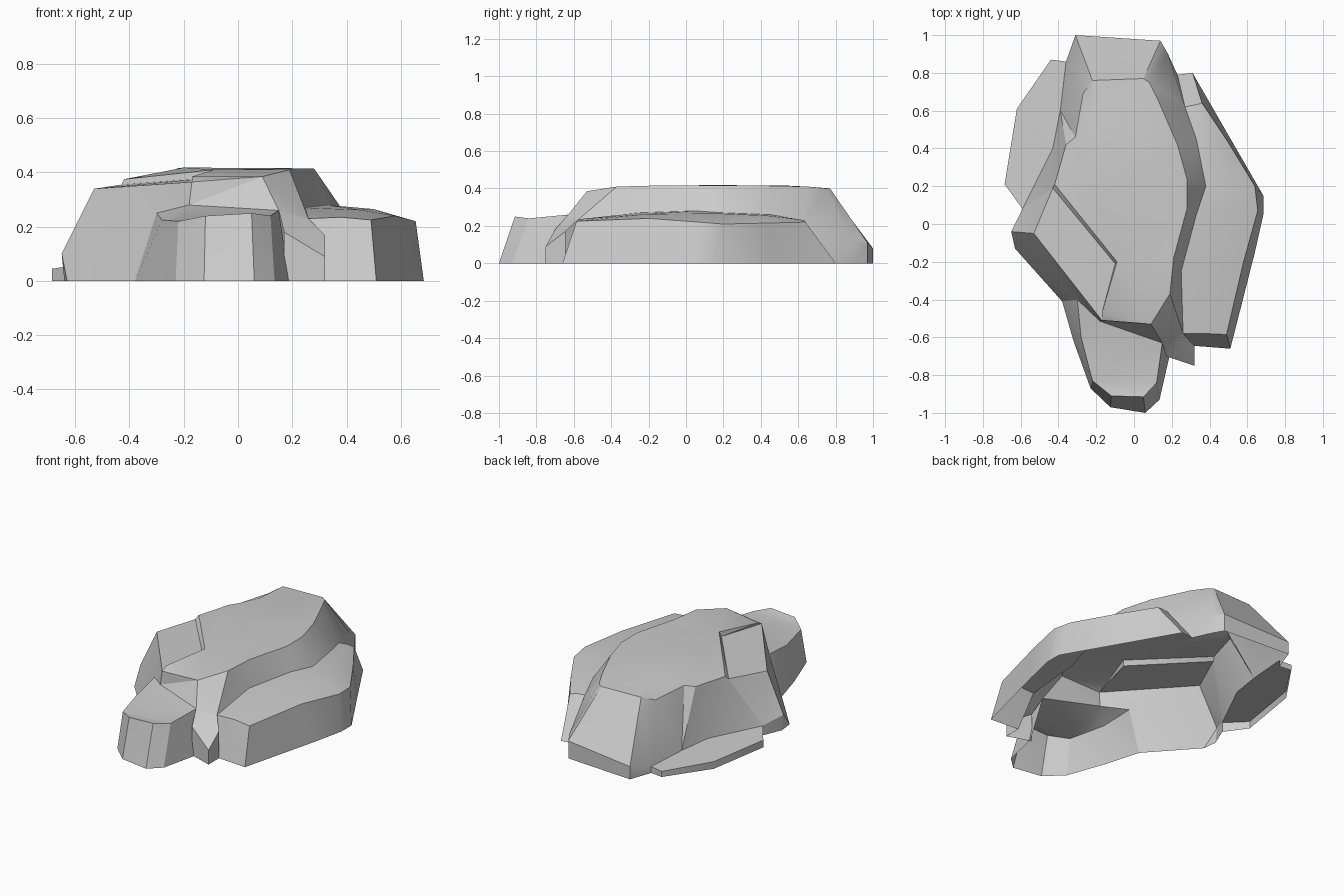
import bpy, bmesh, math
from mathutils import Vector

if "Cube" in bpy.data.objects:
    bpy.data.objects.remove(bpy.data.objects["Cube"])


def build(name, polys):
    """Open rock shell from polygon outlines, welded, facing outward and creased by angle."""
    bm = bmesh.new()
    for p in polys:
        bm.faces.new([bm.verts.new(v) for v in p])
    bmesh.ops.remove_doubles(bm, verts=bm.verts, dist=0.002)
    bmesh.ops.triangulate(bm, faces=[f for f in bm.faces if len(f.verts) > 3])
    bmesh.ops.recalc_face_normals(bm, faces=bm.faces)
    bm.normal_update()
    core = Vector((0, 0, -0.1))
    if sum(f.normal.dot(f.calc_center_median() - core) * f.calc_area() for f in bm.faces) < 0:
        bmesh.ops.reverse_faces(bm, faces=bm.faces)
    me = bpy.data.meshes.new(name)
    bm.to_mesh(me)
    bm.free()
    me.shade_smooth()
    me.set_sharp_from_angle(angle=math.radians(28))
    ob = bpy.data.objects.new(name, me)
    bpy.context.collection.objects.link(ob)
    return ob


def strip(a, b, closed=False):
    """Quads between two matching rows."""
    n = len(a)
    return [(a[i], a[(i + 1) % n], b[(i + 1) % n], b[i]) for i in range(n if closed else n - 1)]


def ground(row, dx=0, dy=0):
    return [(x + dx, y + dy, 0) for x, y, z in row]


# Main rock: plateau rim and the foot of its walls, counter-clockwise from front left
rim = [(-.17, -.47, .385), (.09, -.53, .385), (.19, -.37, .41), (.21, -.18, .415),
       (.28, .08, .415), (.28, .24, .415), (.23, .42, .415), (.13, .65, .41),
       (.08, .75, .40), (.05, .77, .40), (-.22, .76, .40), (-.27, .69, .37),
       (-.31, .46, .385), (-.36, .42, .375), (-.42, .21, .375), (-.09, -.20, .41)]
foot = [(-.17, -.51, .365), (.15, -.63, .26), (.26, -.58, .23), (.25, -.25, .27),
        (.33, .05, .28), (.38, .20, .27), (.33, .45, .26), (.27, .62, .23),
        (.18, .90, .12), (.14, .97, .11), (-.31, 1.0, .08), (-.36, .86, .04),
        (-.39, .60, .05), (-.43, .40, .06), (-.43, .19, .355), (-.10, -.21, .38)]
crown_back, crown_mid = (-.22, .52, .416), (-.20, .10, .418)
plateau_right = [rim[15]] + rim[0:11] + [crown_back, crown_mid]
plateau_left = rim[10:16] + [crown_mid, crown_back]
ledge_end = (-.18, -.515, .28)
walls = [w for i, w in enumerate(strip(rim, foot, True)) if i not in (0, 13)]
walls.append((rim[0], rim[1], foot[1], ledge_end, foot[0]))
walls.append((rim[13], rim[14], foot[14], (-.59, .08, .06), foot[13]))
back = foot[8:12]
lobe_back = (.23, .79, 0)
gap = (foot[7], foot[8], (.18, .90, 0), lobe_back)
build("main_rock", [plateau_right, plateau_left, gap] + walls + strip(back, ground(back)))

# Left block, split from the plateau by a narrow step
tip, corner = (-.53, -.05, .34), (-.65, -.04, .10)
lobe_left = (-.30, -.40, .25)
build("left_block", [
    (foot[14], tip, foot[0], foot[15]),
    (foot[14], (-.59, .08, .06), corner, tip),
    (tip, corner, (-.63, -.13, 0), (-.38, -.41, 0), lobe_left, ledge_end, foot[0]),
    ((-.59, .08, .06), corner, (-.63, -.13, 0), (-.64, -.04, 0), (-.59, .08, 0)),
])

# Front lobe
top = [lobe_left, (-.28, -.60, .225), (-.22, -.83, .22), (-.12, -.91, .24),
       (.05, -.915, .25), (.12, -.84, .24), foot[1]]
base = [(-.38, -.41, 0), (-.32, -.62, 0), (-.23, -.87, 0), (-.125, -.97, 0),
        (.06, -1.0, 0), (.135, -.93, 0), (.19, -.69, 0)]
build("front_lobe", [top + [ledge_end]] + strip(top, base))

# Small wedge between the two lobes
wedge = [foot[1], (.17, -.70, .18), (.32, -.75, .09), (.32, -.645, .17), foot[2]]
build("valley_wedge", [wedge] + strip(wedge[1:4], ground(wedge[1:4])))

# Right lobe: inner edge, crown, shoulder and base rows
inner = foot[2:8]
crown = [(.38, -.58, .235), (.45, -.22, .262), (.50, .05, .265),
         (.50, .19, .265), (.42, .43, .255), (.32, .63, .23)]
shoulder = [(.49, -.585, .225), (.58, -.20, .24), (.655, .07, .22),
            (.64, .20, .21), (.50, .43, .215), (.36, .64, .22)]
low = [(.51, -.66, 0), (.64, -.15, 0), (.685, .05, 0),
       (.685, .15, 0), (.50, .47, 0), (.31, .80, 0)]
ends = [(inner[0], crown[0], shoulder[0], low[0], (.32, -.645, 0)),
        (inner[5], crown[5], shoulder[5], low[5], lobe_back)]
build("right_lobe", strip(inner, crown) + strip(crown, shoulder) + strip(shoulder, low) + ends)

# Low slab at the back left
edge = [(-.36, .86, .04), (-.44, .87, .035), (-.62, .61, .045), (-.685, .21, .045), (-.59, .08, .06)]
build("low_slab", [edge + [foot[13], foot[12]]] + strip(edge, ground(edge)))
